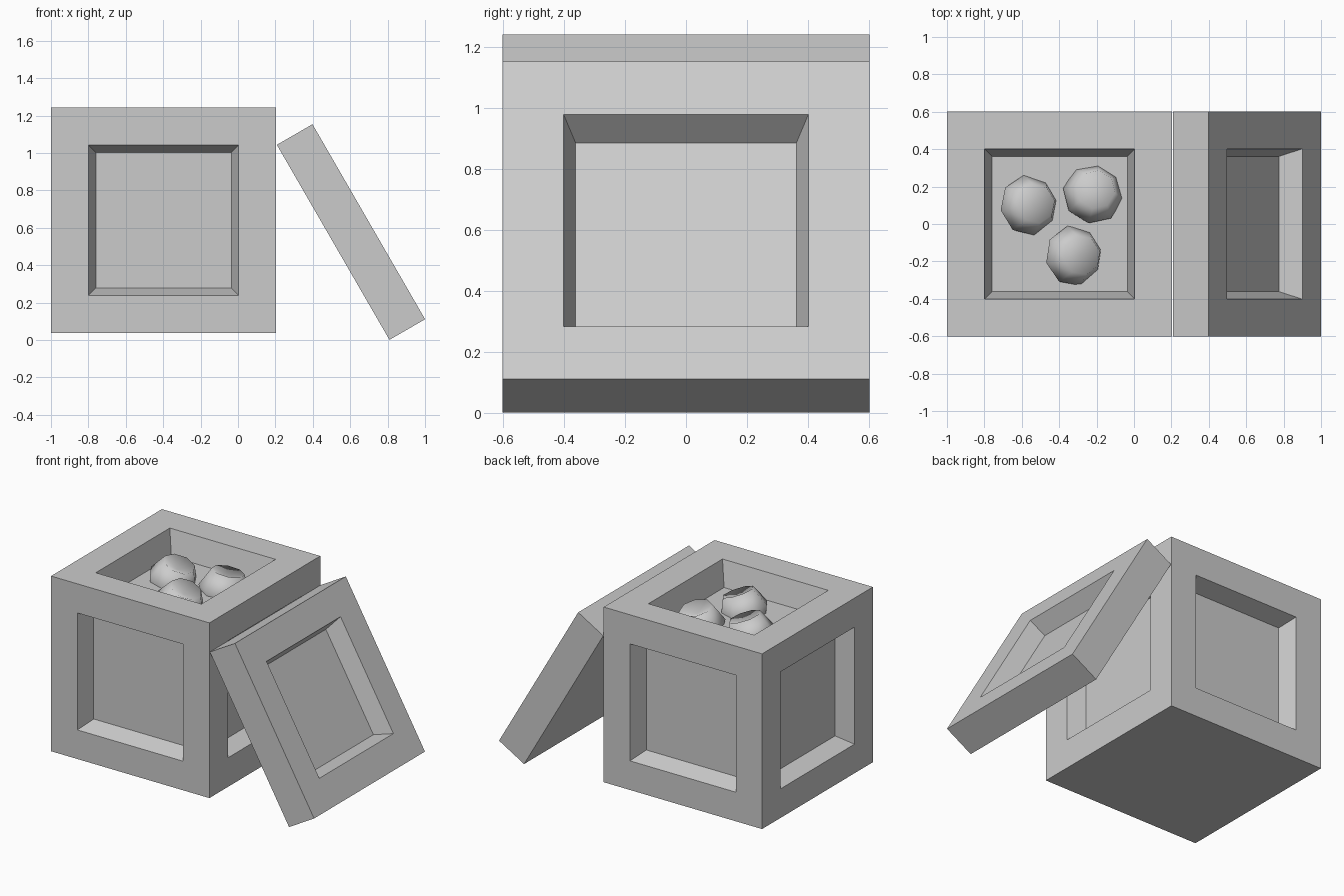
import bpy, bmesh, math

if "Cube" in bpy.data.objects:
    bpy.data.objects.remove(bpy.data.objects["Cube"])


def add_object(name, bm, loc, rot=(0, 0, 0)):
    mesh = bpy.data.meshes.new(name)
    bm.to_mesh(mesh)
    bm.free()
    obj = bpy.data.objects.new(name, mesh)
    bpy.context.collection.objects.link(obj)
    obj.location = loc
    obj.rotation_euler = rot
    return obj


def panelled_box(name, size, depth_for, loc, rot=(0, 0, 0)):
    """Box whose chosen faces carry a sunken panel with sloped sides."""
    bm = bmesh.new()
    bmesh.ops.create_cube(bm, size=1)
    bmesh.ops.scale(bm, vec=size, verts=bm.verts)
    bm.normal_update()
    for face in list(bm.faces):
        depth = depth_for(face.normal)
        if depth:
            for width, sink in ((0.2, 0), (0.04, -depth)):
                bmesh.ops.inset_individual(bm, faces=[face], thickness=width,
                                           depth=sink, use_even_offset=True)
                bm.normal_update()
    return add_object(name, bm, loc, rot)


# Crate: panels on four sides, deeper tray on top, plain bottom
def crate_depth(n):
    if n.z > 0.5:
        return 0.17
    return 0 if n.z < -0.5 else 0.12


panelled_box("crate", (1.204, 1.204, 1.204), crate_depth, (-0.398, 0, 0.64))

# Lid leaning on the crate, panel on its outer face only
panelled_box("lid", (1.204, 1.204, 0.22), lambda n: 0.12 if n.z > 0.5 else 0,
             (0.604, 0, 0.577), (0, math.radians(60), 0))


# Fruit: eight-sided lathed body with a dimple at the top
def fruit(name, loc, rot):
    profile = [(0, -0.15), (0.11, -0.11), (0.163, 0.01), (0.105, 0.13), (0, 0.085)]
    bm = bmesh.new()
    verts = [bm.verts.new((r, 0, z)) for r, z in profile]
    edges = [bm.edges.new(pair) for pair in zip(verts, verts[1:])]
    bmesh.ops.spin(bm, geom=verts + edges, cent=(0, 0, 0), axis=(0, 0, 1),
                   angle=math.tau, steps=8)
    bmesh.ops.remove_doubles(bm, verts=bm.verts, dist=0.001)
    bmesh.ops.recalc_face_normals(bm, faces=bm.faces)
    for f in bm.faces:
        f.smooth = True
    return add_object(name, bm, loc, [math.radians(a) for a in rot])


fruit("fruit_left", (-0.565, 0.10, 1.06), (0, 20, 10))
fruit("fruit_right", (-0.22, 0.16, 1.06), (-5, 12, 35))
fruit("fruit_front", (-0.325, -0.17, 1.06), (18, 12, 60))
